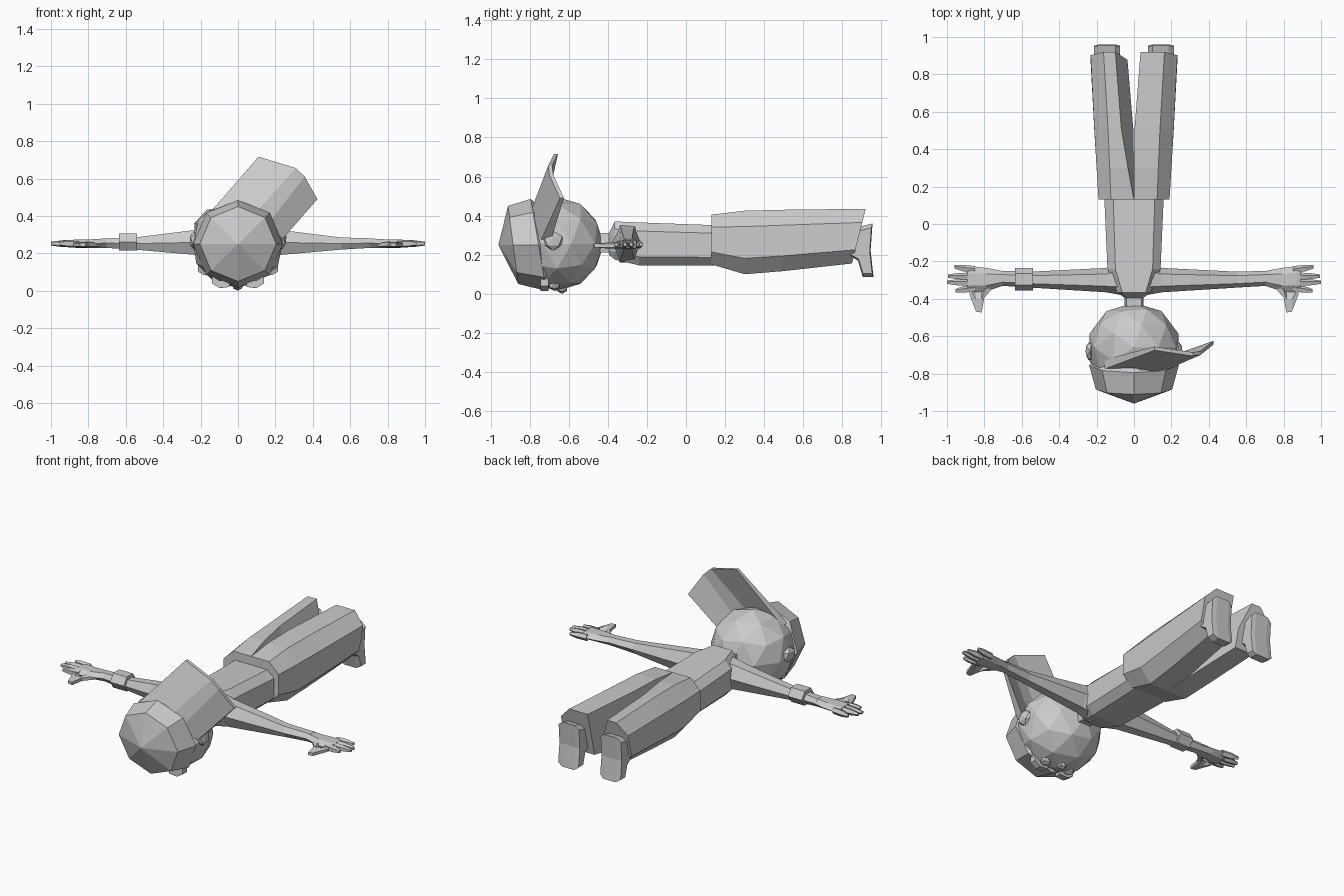
import bpy, bmesh, math
from mathutils import Vector

if "Cube" in bpy.data.objects:
    bpy.data.objects.remove(bpy.data.objects["Cube"])


def finish(name, bm):
    bmesh.ops.remove_doubles(bm, verts=bm.verts, dist=0.0005)
    bmesh.ops.recalc_face_normals(bm, faces=bm.faces)
    me = bpy.data.meshes.new(name)
    bm.to_mesh(me)
    bm.free()
    ob = bpy.data.objects.new(name, me)
    bpy.context.collection.objects.link(ob)
    return ob


def loft(name, rings):
    """Skin a list of equal-length point rings and close both ends."""
    bm = bmesh.new()
    rows = [[bm.verts.new(p) for p in r] for r in rings]
    n = len(rows[0])
    for a, b in zip(rows, rows[1:]):
        for i in range(n):
            bm.faces.new((a[i], a[(i + 1) % n], b[(i + 1) % n], b[i]))
    bm.faces.new(rows[0])
    bm.faces.new(rows[-1])
    return finish(name, bm)


def oval(n, phase=0.0):
    return [(math.cos(math.tau * (i + phase) / n), math.sin(math.tau * (i + phase) / n)) for i in range(n)]


def ring_x(x, y0, y1, z0, z1, n=6):
    """Ring across x that fills the given y and z extents."""
    k = max(s for c, s in oval(n))
    return [(x, (y0 + y1) / 2 + c * (y1 - y0) / 2, (z0 + z1) / 2 + s / k * (z1 - z0) / 2) for c, s in oval(n)]


def box_ring_x(x, y0, y1, z0, z1):
    return [(x, y0, z0), (x, y1, z0), (x, y1, z1), (x, y0, z1)]


def ball(name, loc, scale, sub=1):
    bm = bmesh.new()
    bmesh.ops.create_icosphere(bm, subdivisions=sub, radius=1)
    for v in bm.verts:
        v.co = Vector([v.co[i] * scale[i] + loc[i] for i in range(3)])
    return finish(name, bm)


# Head, nose and neck
ball("head", (0, -0.66, 0.255), (0.25, 0.24, 0.24), 2)
ball("nose", (0, -0.635, 0.025), (0.03, 0.03, 0.025))
loft("neck", [[(x, y, z) for x, z in ((-.04, .21), (.04, .21), (.05, .26), (.04, .31), (-.04, .31), (-.05, .26))]
              for y in (-0.48, -0.34)])

# Ears, eyes and brows
for s, side in ((1, "right"), (-1, "left")):
    ball(side + "_ear", (s * 0.235, -0.68, 0.27), (0.027, 0.055, 0.05))
    ball(side + "_eye", (s * 0.085, -0.675, 0.04), (0.035, 0.032, 0.025))
    loft(side + "_brow", [box_ring_x(s * x, -0.745, -0.705, z, z + 0.04)
                          for x, z in ((0.045, 0.02), (0.1, 0.015), (0.14, 0.04))])

# Cap dome: slanted rings closing to a point on the crown
def cap_ring(r, y, slant):
    return [(c * r * 1.02, y - slant * s * r, 0.25 + s * r) for c, s in oval(8)]
loft("cap", [cap_ring(0.001, -0.96, 0), cap_ring(0.2, -0.885, 0.13),
             cap_ring(0.235, -0.755, 0.17), cap_ring(0.215, -0.735, 0.17)])

# Cap brim: bent plate turned sideways to the back of the head
ang = math.radians(55)
out = Vector((math.cos(ang), 0, math.sin(ang)))
lat = Vector((-math.sin(ang), 0, math.cos(ang)))
brim = []
for w0, r0, y0, w1, r1, y1 in ((-0.18, 0.16, -0.74, -0.21, 0.44, -0.645), (-0.07, 0.18, -0.785, -0.085, 0.50, -0.70),
                               (0.02, 0.18, -0.80, -0.02, 0.51, -0.705),
                               (0.22, 0.04, -0.775, 0.178, 0.445, -0.675)):
    p = out * r0 + lat * w0 + Vector((0, y0, 0.25))
    q = out * r1 + lat * w1 + Vector((0, y1, 0.25))
    up = Vector((0, 0.05, 0))
    brim.append([p, q, q + up * 0.4, p + up])
loft("cap_brim", brim)

# Torso, narrowing at the shoulders
torso = []
for y, w, z0, z1 in ((-0.395, 0.05, 0.20, 0.31), (-0.365, 0.09, 0.175, 0.37), (-0.24, 0.142, 0.145, 0.365),
                     (0.17, 0.16, 0.145, 0.35)):
    h = z1 - z0
    torso.append([(w * a, y, z0 + h * b) for a, b in
                  ((-.7, 0), (.7, 0), (1, .2), (1, .8), (.7, 1), (-.7, 1), (-1, .8), (-1, .2))])
loft("torso", torso)

# Arms and hands
for s, side in ((1, "right"), (-1, "left")):
    loft(side + "_arm", [ring_x(s * x, *d) for x, d in (
        (0.04, (-0.385, -0.20, 0.16, 0.36)), (0.15, (-0.365, -0.235, 0.185, 0.335)),
        (0.55, (-0.34, -0.255, 0.22, 0.285)), (0.72, (-0.33, -0.25, 0.23, 0.28)))])
    loft(side + "_palm", [ring_x(s * x, *d) for x, d in (
        (0.70, (-0.33, -0.252, 0.23, 0.28)), (0.79, (-0.36, -0.235, 0.23, 0.275)),
        (0.87, (-0.365, -0.225, 0.23, 0.275)), (0.89, (-0.36, -0.23, 0.235, 0.27)))])
    loft(side + "_thumb", [ring_x(s * x, y0, y1, 0.232, z1, 5) for x, y0, y1, z1 in (
        (0.74, -0.33, -0.29, 0.26), (0.80, -0.40, -0.33, 0.265), (0.815, -0.485, -0.36, 0.262),
        (0.845, -0.48, -0.36, 0.262), (0.88, -0.38, -0.32, 0.26))])
    for i, (ya, yb, tip) in enumerate(((-0.245, -0.23, 0.96), (-0.28, -0.28, 0.995),
                                       (-0.315, -0.312, 1.0), (-0.345, -0.358, 0.955))):
        loft(f"{side}_finger_{i + 1}", [ring_x(s * x, y - r, y + r, 0.252 - r, 0.252 + r, 5) for x, y, r in (
            (0.85, ya, 0.02), ((0.87 + tip) / 2, (ya + yb) / 2, 0.019), (tip, yb, 0.01))])

# Wristband on one arm
loft("wristband", [ring_x(x, -0.355, -0.235, 0.215, 0.305) for x in (-0.635, -0.54)])

# Baggy trouser legs: bevelled outer side, inner upper edge pulled in on the left leg
for s, side, pull in ((1, "right", 0.0), (-1, "left", 0.065)):
    rings = []
    for y, xi, xo, z0, z1, lean, k in ((0.13, 0, 0.19, 0.15, 0.405, 0.0, 0), (0.30, 0, 0.20, 0.10, 0.425, 0.0, 0.5),
                                       (0.50, 0.003, 0.212, 0.115, 0.43, 0.01, 1),
                                       (0.885, 0.035, 0.232, 0.155, 0.435, 0.035, 1)):
        m = xi + (xo - xi) * 0.65
        h = z1 - z0
        prof = ((xi, 0), (m, 0), (xo, .25), (xo, .75), (m, 1), (xi + pull * k, 1), (xi, .4))
        rings.append([(s * x, y + lean * (2 * t - 1), z0 + h * t) for x, t in prof])
    loft(side + "_trouser_leg", rings)

    # Shoe: side profile swept across its width, toes pointing down
    prof = ((0.84, 0.33), (0.955, 0.36), (0.945, 0.22), (0.96, 0.085), (0.905, 0.085), (0.88, 0.17), (0.83, 0.2))
    loft(side + "_shoe", [[(s * x, 0.915 + (y - 0.915) * k, 0.21 + (z - 0.21) * k) for y, z in prof]
                          for x, k in ((0.075, 0.85), (0.10, 1), (0.185, 1), (0.215, 0.85))])
